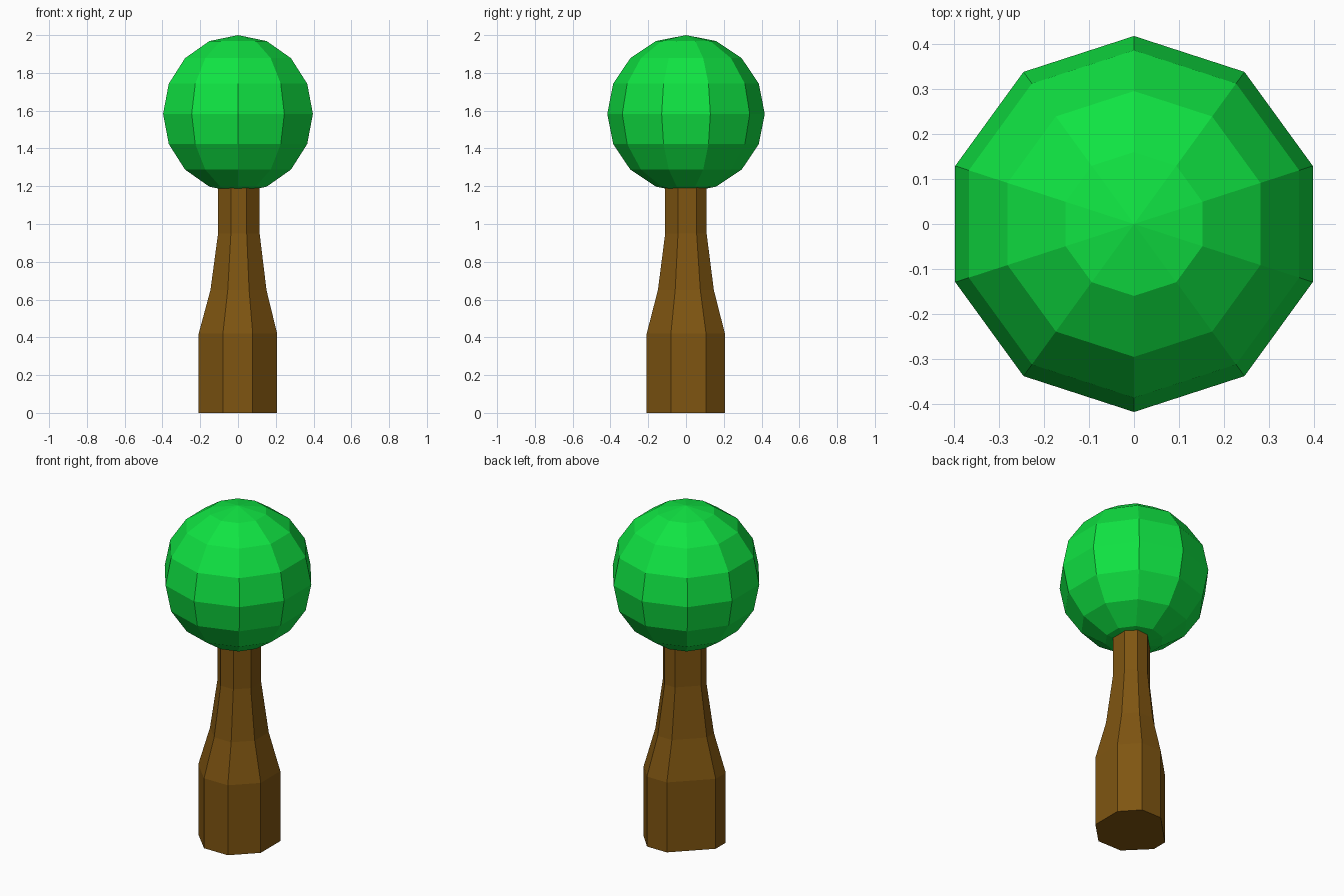
import bpy, bmesh, math

if "Cube" in bpy.data.objects:
    bpy.data.objects.remove(bpy.data.objects["Cube"])


def make_object(name, bm, color):
    bmesh.ops.recalc_face_normals(bm, faces=bm.faces[:])
    mesh = bpy.data.meshes.new(name)
    bm.to_mesh(mesh)
    bm.free()
    mat = bpy.data.materials.new(name + "_color")
    mat.diffuse_color = color
    mat.use_nodes = True
    mat.node_tree.nodes["Principled BSDF"].inputs["Base Color"].default_value = mat.diffuse_color
    mesh.materials.append(mat)
    obj = bpy.data.objects.new(name, mesh)
    bpy.context.collection.objects.link(obj)
    return obj


# Trunk: slightly irregular octagon, scaled along a bottle-like profile
outline = [(-0.208, -0.08), (-0.08, -0.208), (0.078, -0.208), (0.207, -0.08),
           (0.207, 0.106), (0.115, 0.206), (-0.017, 0.206), (-0.208, 0.015)]
profile = [(0, 1), (0.42, 1), (0.65, 0.715), (0.95, 0.53), (1.25, 0.53)]
bm = bmesh.new()
rings = []
for z, s in profile:
    shift = 0.01 * (1 - s)
    rings.append([bm.verts.new((x * s + shift, y * s, z)) for x, y in outline])
n = len(outline)
for low, high in zip(rings, rings[1:]):
    for i in range(n):
        j = (i + 1) % n
        bm.faces.new((low[i], low[j], high[j], high[i]))
bm.faces.new(rings[0])
bm.faces.new(rings[-1])
make_object("trunk", bm, (0.212, 0.091, 0.0056, 1))

# Crown: ten-sided faceted ball with a corner pointing along y
segments, bands, radius, centre = 10, 8, 0.417, 1.583
bm = bmesh.new()
rings = []
for k in range(1, bands):
    a = math.pi * k / bands
    r, z = radius * math.sin(a), centre + radius * math.cos(a)
    rings.append([bm.verts.new((r * math.sin(2 * math.pi * i / segments),
                                r * math.cos(2 * math.pi * i / segments), z))
                  for i in range(segments)])
top = bm.verts.new((0, 0, centre + radius))
bottom = bm.verts.new((0, 0, centre - radius))
for i in range(segments):
    j = (i + 1) % segments
    bm.faces.new((top, rings[0][i], rings[0][j]))
    bm.faces.new((bottom, rings[-1][j], rings[-1][i]))
    for up, down in zip(rings, rings[1:]):
        bm.faces.new((up[i], down[i], down[j], up[j]))
make_object("crown", bm, (0.005, 0.77, 0.055, 1))
